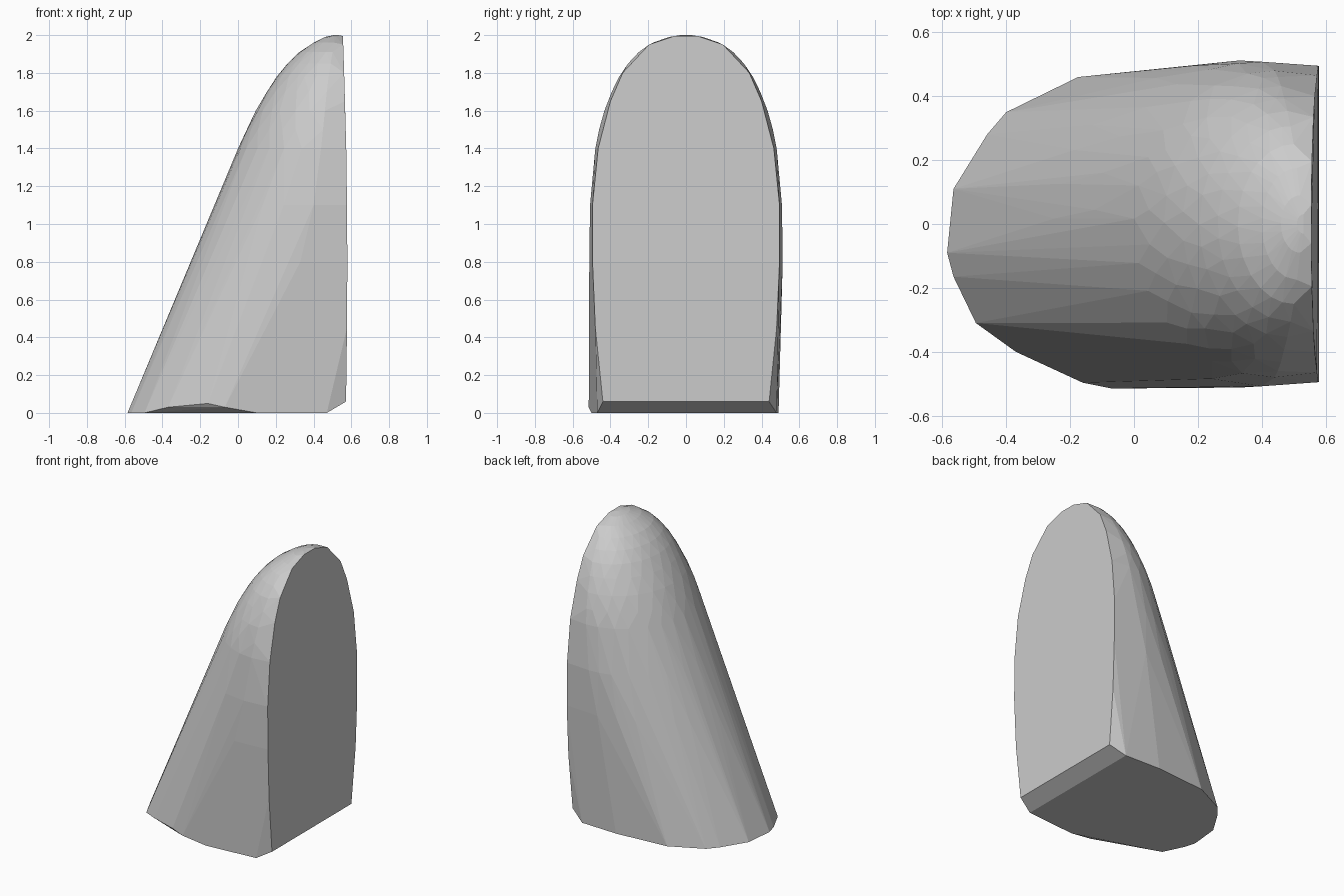
import bpy, bmesh, math, random

random.seed(4)
points = []

# Flat foot outline, and the slightly raised chipped corner on the front side
points += [(x, y, 0.0) for x, y in [
    (0.47, -0.47), (0.47, 0.48), (0.2, 0.49), (-0.175, 0.46), (-0.40, 0.35),
    (-0.46, 0.28), (-0.565, 0.11), (-0.585, -0.09), (-0.565, -0.165),
    (-0.495, -0.31), (0.1, -0.5)]]
points += [(-0.37, -0.40, 0.03), (-0.16, -0.497, 0.05), (-0.07, -0.515, 0.03)]

# Flat back outline: height, x, half width
for z, x, w in [(0.06, 0.572, 0.44), (0.45, 0.577, 0.48), (0.8, 0.579, 0.495),
                (1.1, 0.577, 0.495), (1.4, 0.573, 0.465), (1.65, 0.566, 0.40),
                (1.8, 0.562, 0.335), (1.95, 0.557, 0.195), (1.995, 0.555, 0.06)]:
    points += [(x, -w, z), (x, w, z)]

# Slanted rounded body: height, front x, centre x, half width
levels = [(0.8, -0.25, 0.33, 0.512), (1.1, -0.125, 0.40, 0.508),
          (1.4, 0.0, 0.44, 0.48), (1.5, 0.045, 0.45, 0.46),
          (1.6, 0.094, 0.46, 0.432), (1.7, 0.152, 0.47, 0.393),
          (1.78, 0.205, 0.48, 0.354), (1.85, 0.262, 0.49, 0.306),
          (1.91, 0.325, 0.50, 0.25), (1.96, 0.40, 0.51, 0.175),
          (1.99, 0.46, 0.52, 0.09), (2.0, 0.51, 0.53, 0.03)]
for i, (z, front, centre, w) in enumerate(levels):
    count = 14
    for k in range(count + 1):
        a = math.pi * (k + (0.5 * (i % 2) if 0 < k < count else 0)) / count - math.pi / 2
        a += random.uniform(-0.04, 0.04) if 0 < k < count else 0
        a = max(-math.pi / 2, min(math.pi / 2, a))
        points.append((centre - (centre - front) * math.cos(a), w * math.sin(a), z))

# Wrap all sections in one faceted skin
bm = bmesh.new()
for p in points:
    bm.verts.new(p)
result = bmesh.ops.convex_hull(bm, input=bm.verts)
loose = [v for v in bm.verts if not v.link_faces]
bmesh.ops.delete(bm, geom=loose, context='VERTS')
bmesh.ops.dissolve_limit(bm, angle_limit=math.radians(1.5),
                         verts=bm.verts, edges=bm.edges)
bmesh.ops.recalc_face_normals(bm, faces=bm.faces)
mesh = bpy.data.meshes.new("slanted_stone")
bm.to_mesh(mesh)
bm.free()
stone = bpy.data.objects.new("slanted_stone", mesh)
bpy.context.collection.objects.link(stone)
